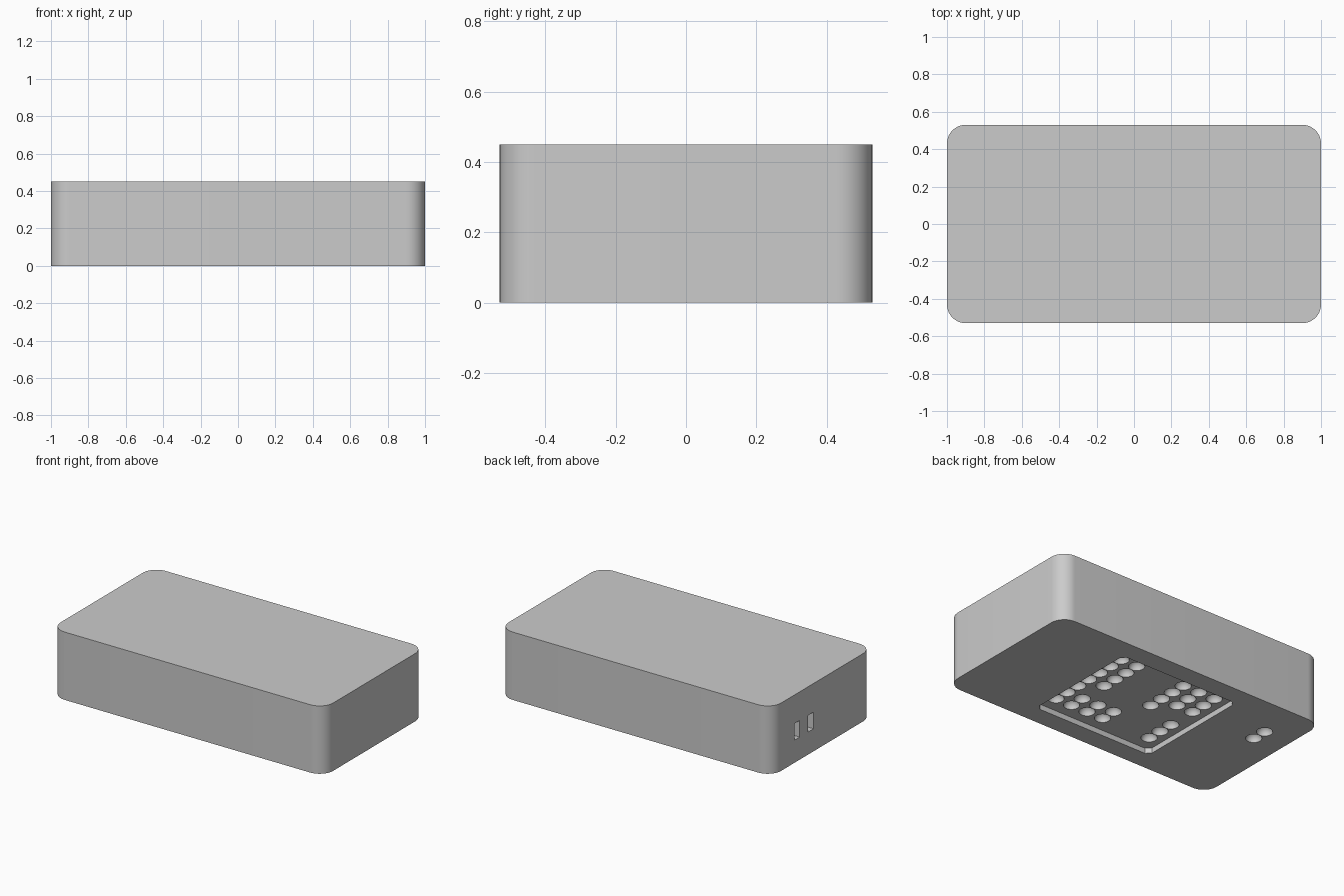
import bpy, bmesh, math
from mathutils import Matrix

old = bpy.data.objects.get("Cube")
if old:
    bpy.data.objects.remove(old)

GREY = (0.6, 0.6, 0.6, 1)
mat = bpy.data.materials.new("plain grey")
mat.use_nodes = True
mat.diffuse_color = GREY
mat.node_tree.nodes["Principled BSDF"].inputs["Base Color"].default_value = GREY


def finish(bm, name, cutter=False):
    bmesh.ops.recalc_face_normals(bm, faces=bm.faces)
    mesh = bpy.data.meshes.new(name)
    bm.to_mesh(mesh)
    bm.free()
    mesh.materials.append(mat)
    ob = bpy.data.objects.new(name, mesh)
    bpy.context.collection.objects.link(ob)
    ob.hide_render = cutter
    return ob


def box(bm, size, centre):
    place = Matrix.Translation(centre) @ Matrix.Diagonal((*size, 1))
    return bmesh.ops.create_cube(bm, size=1, matrix=place)["verts"]


def round_corners(bm, radius, segments):
    upright = [e for e in bm.edges
               if abs(e.verts[0].co.z - e.verts[1].co.z) > 0.01]
    bmesh.ops.bevel(bm, geom=upright, offset=radius, segments=segments,
                    profile=0.5, affect='EDGES')


# Case with rounded upright corners
bm = bmesh.new()
box(bm, (2, 1.06, 0.45), (0, 0, 0.225))
round_corners(bm, 0.1, 12)
case = finish(bm, "case")

# Shallow tray in the underside
DEPTH = 0.035
bm = bmesh.new()
box(bm, (0.87, 0.8, 2 * DEPTH), (-0.015, 0, 0))
round_corners(bm, 0.03, 1)
tray = finish(bm, "tray_cutter", True)

# Round dimples: one string per row, running from +y to -y
ROWS = ["ooooooo", "oooo.oo", ".....oo", ".....oo", "oooo...", "ooo....", "ooo.ooo"]
dots = [(0.36 - 0.12 * i, 0.31 - 0.1 * j, DEPTH)
        for i, row in enumerate(ROWS) for j, c in enumerate(row) if c == "o"]
dots += [(-0.8, 0.15, 0), (-0.8, 0.25, 0)]
bm = bmesh.new()
for dot in dots:
    bmesh.ops.create_uvsphere(bm, u_segments=20, v_segments=12, radius=0.049,
                              matrix=Matrix.Translation(dot))
dimples = finish(bm, "dimple_cutter", True)

# Two upright slots in the short side
bm = bmesh.new()
for y in (0.12, 0.265):
    box(bm, (0.3, 0.055, 0.11), (-1, y, 0.205))
slots = finish(bm, "slot_cutter", True)

for cutter in (tray, dimples, slots):
    mod = case.modifiers.new(cutter.name, 'BOOLEAN')
    mod.operation = 'DIFFERENCE'
    mod.solver = 'EXACT'
    mod.object = cutter
    bpy.context.view_layer.objects.active = case
    bpy.ops.object.modifier_apply(modifier=mod.name)
    bpy.data.objects.remove(cutter)

bpy.ops.object.select_all(action='DESELECT')
case.select_set(True)
bpy.ops.object.shade_smooth_by_angle(angle=math.radians(30))
